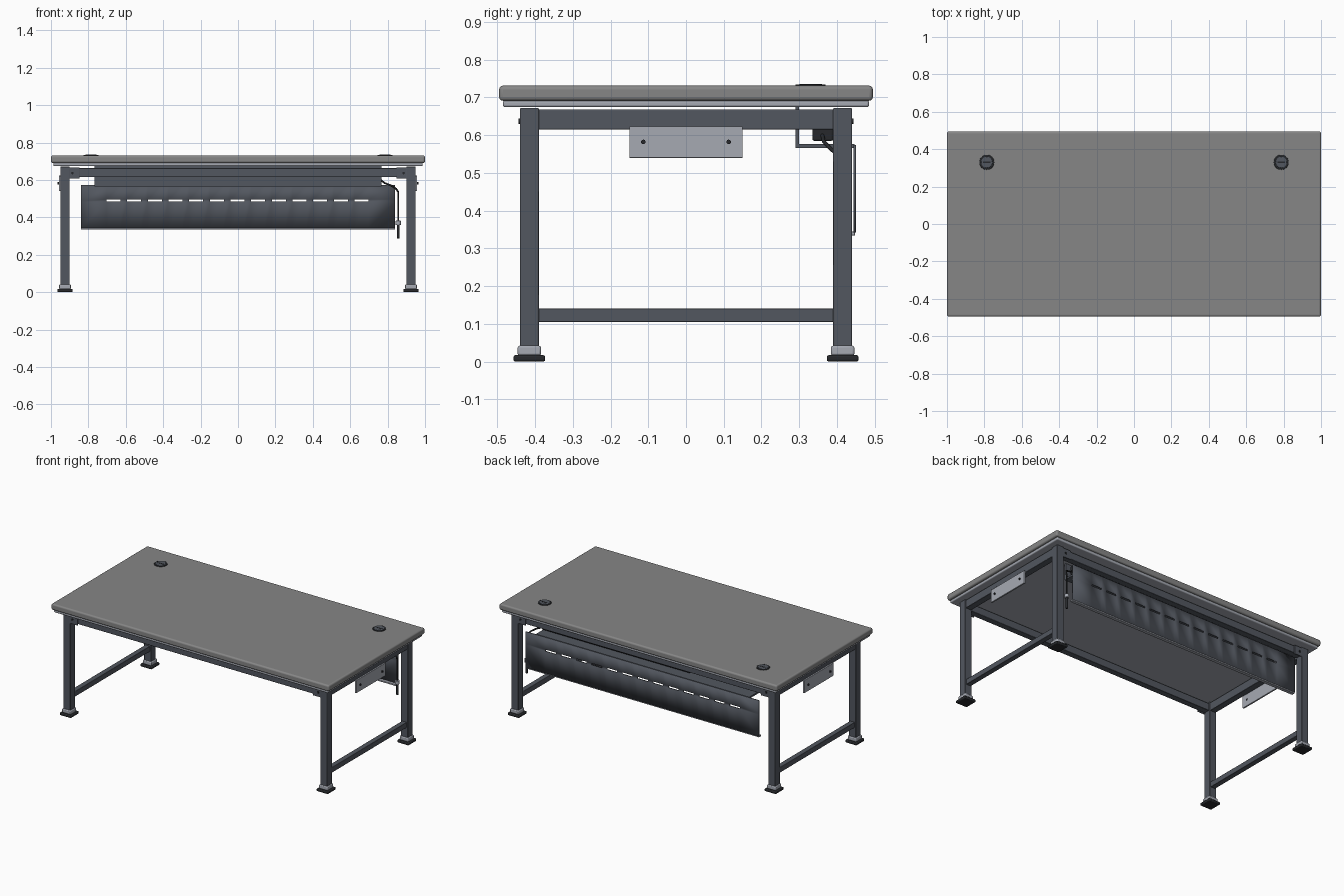
import bpy, bmesh, math
from mathutils import Vector

if "Cube" in bpy.data.objects:
    bpy.data.objects.remove(bpy.data.objects["Cube"])


def material(name, rgb):
    m = bpy.data.materials.new(name)
    m.diffuse_color = (*rgb, 1)
    m.use_nodes = True
    m.node_tree.nodes["Principled BSDF"].inputs["Base Color"].default_value = m.diffuse_color
    return m


GREY = material("top_grey", (0.24, 0.24, 0.24))
STEEL = material("dark_steel", (0.085, 0.095, 0.115))
LIGHT = material("light_steel", (0.38, 0.40, 0.45))
BLACK = material("black_plastic", (0.02, 0.022, 0.025))


def finish(name, bm, mat, bevel=0, segments=2):
    bmesh.ops.recalc_face_normals(bm, faces=bm.faces)
    me = bpy.data.meshes.new(name)
    bm.to_mesh(me)
    bm.free()
    ob = bpy.data.objects.new(name, me)
    bpy.context.collection.objects.link(ob)
    me.materials.append(mat)
    if bevel:
        b = ob.modifiers.new("bevel", 'BEVEL')
        b.width, b.segments = bevel, segments
    bpy.ops.object.select_all(action='DESELECT')
    bpy.context.view_layer.objects.active = ob
    ob.select_set(True)
    bpy.ops.object.shade_smooth_by_angle(angle=math.radians(35))
    return ob


def box(name, x, y, z, mat, bevel=0, segments=2):
    """Box given by its (min, max) range on each axis."""
    bm = bmesh.new()
    bmesh.ops.create_cube(bm, size=1)
    for v in bm.verts:
        v.co = [r[0] if c < 0 else r[1] for r, c in zip((x, y, z), v.co)]
    return finish(name, bm, mat, bevel, segments)


def cylinder(name, loc, r, h, mat, axis='Z', n=32, bevel=0):
    bm = bmesh.new()
    bmesh.ops.create_cone(bm, cap_ends=True, segments=n, radius1=r, radius2=r, depth=h)
    ob = finish(name, bm, mat, bevel)
    ob.location = loc
    if axis == 'X':
        ob.rotation_euler.y = math.pi / 2
    elif axis == 'Y':
        ob.rotation_euler.x = math.pi / 2
    return ob


def span(c, half):
    return (c - half, c + half)


# worktop and the thinner board beneath it
box("worktop", (-1, 1), (-.495, .495), (.691, .731), GREY, .01, 4)
box("under_board", (-.987, .987), (-.485, .485), (.674, .692), LIGHT, .006, 3)

# long frame rails
for name, y in (("front", -.415), ("back", .415)):
    box(name + "_rail", (-.90, .90), span(y, .02), (.615, .663), STEEL, .003)

for side, s in (("left", -1), ("right", 1)):
    # short frame rail and lower stretcher
    box(side + "_side_rail", span(s * .925, .021), (-.395, .395), (.615, .668), STEEL, .003)
    box(side + "_stretcher", span(s * .925, .017), (-.395, .395), (.105, .14), STEEL, .003)
    # outer side plate with two bolts
    box(side + "_side_plate", span(s * .953, .005), (-.15, .15), (.54, .623), LIGHT, .001)
    for y in (-.113, .113):
        cylinder(side + "_plate_bolt", (s * .956, y, .582), .006, .018, BLACK, 'X', 16)
    # cable grommet: rim, recessed lid and slit
    cylinder(side + "_grommet_rim", (s * .787, .33, .712), .04, .044, BLACK, n=40, bevel=.002)
    cylinder(side + "_grommet_lid", (s * .787, .33, .733), .03, .004, STEEL, bevel=.001)
    box(side + "_grommet_slit", span(s * .787, .02), span(.33, .004), (.733, .736), BLACK)

    for end, t in (("front", -1), ("back", 1)):
        nm = f"{end}_{side}_"
        x, y = s * .925, t * .415
        box(nm + "leg", span(x, .025), span(y, .025), (.035, .672), STEEL, .003)
        # stepped foot
        box(nm + "foot_collar", span(x, .031), span(y, .031), (.016, .042), LIGHT, .005)
        box(nm + "foot_pad", span(x, .041), span(y, .042), (0, .017), BLACK, .005)
        # corner bracket with bolt
        box(nm + "bracket", span(s * .875, .027), span(t * .437, .003), (.608, .666), STEEL, .001)
        cylinder(nm + "bracket_bolt", (s * .885, t * .44, .637), .007, .008, BLACK, 'Y', 16)

# modesty panel: grid sheet with a row of 13 open slots
slots = [(-.705 + .1165 * i, -.63 + .1165 * i) for i in range(13)]
shift = -sum(a + b for a, b in slots) / 26
pitch = .1105
slots = [span((i - 6) * pitch - .003, .0375) for i in range(13)]
xs = [-.84] + [v for s in slots for v in s] + [.84]
zs = [.342, .484, .496, .574]
bm = bmesh.new()
grid = [[bm.verts.new((x, .447, z)) for z in zs] for x in xs]
for i in range(len(xs) - 1):
    for j in range(3):
        if not (j == 1 and i % 2 == 1):
            bm.faces.new((grid[i][j], grid[i + 1][j], grid[i + 1][j + 1], grid[i][j + 1]))
panel = finish("modesty_panel", bm, STEEL)
sol = panel.modifiers.new("thickness", 'SOLIDIFY')
sol.thickness, sol.offset = .008, 0
sol.thickness = .007
box("panel_bottom_lip", (-.84, .84), (.425, .448), (.334, .344), LIGHT, .002)

# cable tray joining the panel to the underside of the top
profile = [(.29, .674), (.29, .566), (.447, .566), (.447, .577), (.30, .577), (.30, .674)]
bm = bmesh.new()
f = bm.faces.new([bm.verts.new((-.768, y, z)) for y, z in profile])
ext = bmesh.ops.extrude_face_region(bm, geom=[f])
bmesh.ops.translate(bm, vec=(1.536, 0, 0),
                    verts=[g for g in ext["geom"] if isinstance(g, bmesh.types.BMVert)])
finish("cable_tray", bm, STEEL)

# power strip lying in the tray
box("power_strip", (-.3, .765), (.335, .39), (.585, .635), BLACK, .004)


# hanging cable, with a collar and plug rod
def tube(name, pts, r, mat):
    cu = bpy.data.curves.new(name, 'CURVE')
    cu.dimensions = '3D'
    cu.bevel_depth, cu.bevel_resolution, cu.use_fill_caps = r, 3, True
    sp = cu.splines.new('POLY')
    sp.points.add(len(pts) - 1)
    for p, c in zip(sp.points, pts):
        p.co = (*c, 1)
    cu.materials.append(mat)
    ob = bpy.data.objects.new(name, cu)
    bpy.context.collection.objects.link(ob)


tube("cable", [(.755, .36, .605), (.785, .365, .583), (.815, .375, .572), (.845, .395, .553),
               (.857, .41, .535), (.857, .415, .5), (.857, .415, .36)], .005, BLACK)
cylinder("cable_collar", (.857, .415, .37), .014, .024, LIGHT, bevel=.003)
cylinder("cable_plug", (.857, .415, .325), .007, .075, BLACK, n=16, bevel=.002)
